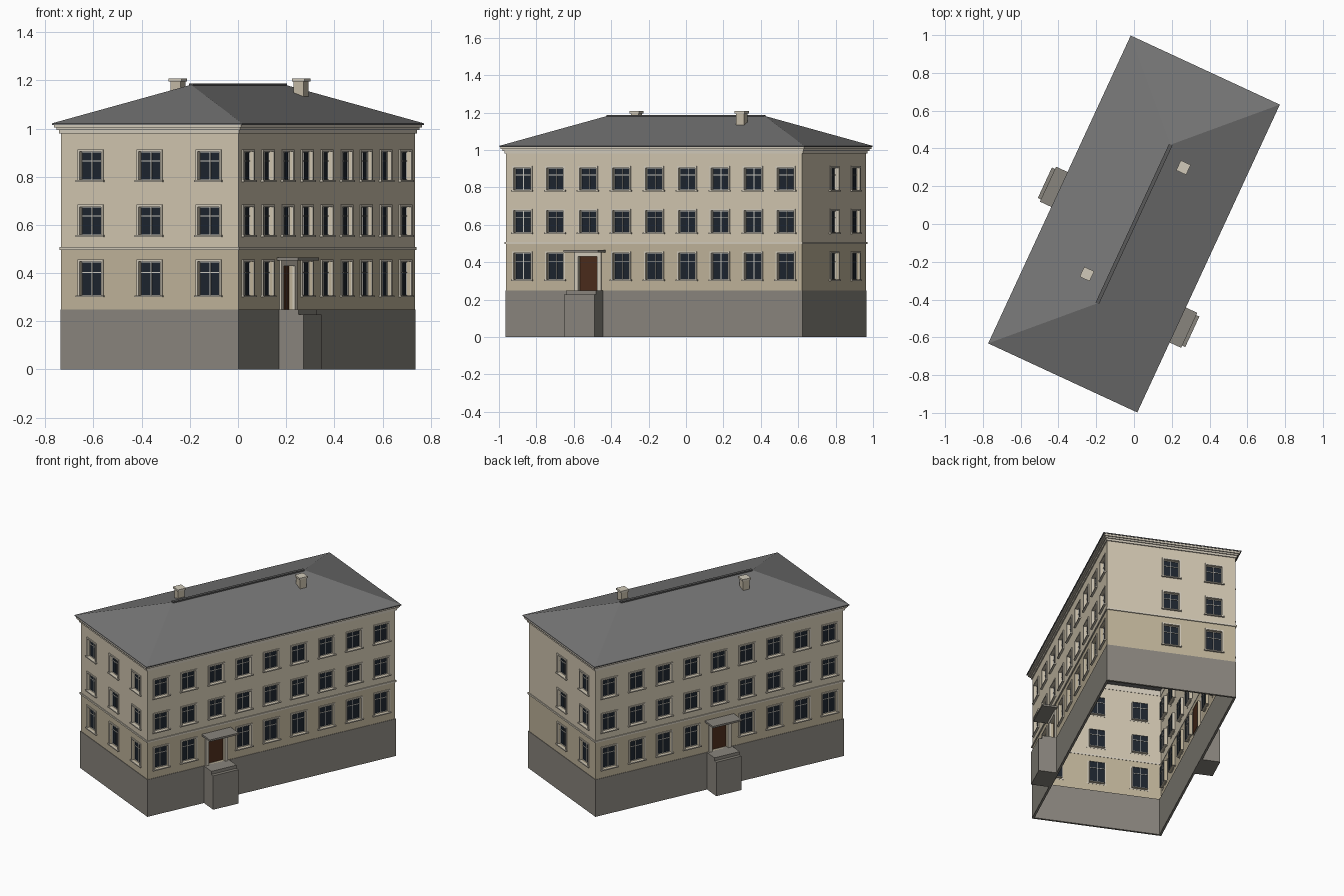
import bpy, bmesh
from math import radians, pi
from mathutils import Matrix, Vector

if "Cube" in bpy.data.objects:
    bpy.data.objects.remove(bpy.data.objects["Cube"])

TURN = Matrix.Rotation(radians(-24.85), 4, 'Z')   # the whole house is turned on plan
HX, HY = 0.405, 0.872                              # wall half sizes
parts = {}


def part(name):
    return parts.setdefault(name, bmesh.new())


def side_matrix(angle):
    return TURN @ Matrix.Rotation(angle, 4, 'Z')


def box(name, m, x0, x1, y0, y1, z0, z1):
    t = Matrix.Translation(((x0 + x1) / 2, (y0 + y1) / 2, (z0 + z1) / 2))
    s = Matrix.Diagonal((x1 - x0, y1 - y0, z1 - z0, 1))
    bmesh.ops.create_cube(part(name), size=1, matrix=m @ t @ s)


def face(name, m, pts):
    bm = part(name)
    bm.faces.new([bm.verts.new(m @ Vector(p)) for p in pts])


def panel(name, m, d, s0, s1, z0, z1):
    if s1 - s0 > 1e-5 and z1 - z0 > 1e-5:
        face(name, m, [(d, s0, z0), (d, s1, z0), (d, s1, z1), (d, s0, z1)])


def ring(name, out, thick, z0, z1):
    # hollow rectangular band standing `out` proud of the walls
    bm = part(name)
    loops = []
    for o, z in ((out, z0), (out, z1), (out - thick, z1), (out - thick, z0)):
        x, y = HX + o, HY + o
        loops.append([bm.verts.new(TURN @ Vector(p)) for p in
                      ((x, -y, z), (x, y, z), (-x, y, z), (-x, -y, z))])
    for a in range(4):
        l0, l1 = loops[a], loops[(a + 1) % 4]
        for i in range(4):
            j = (i + 1) % 4
            bm.faces.new((l0[i], l0[j], l1[j], l1[i]))


def surround(name, m, d0, d1, s0, s1, z0, z1, w, bottom=True):
    # picture-frame trim outside the given rectangle
    box(name, m, d0, d1, s0 - w, s0, z0, z1)
    box(name, m, d0, d1, s1, s1 + w, z0, z1)
    box(name, m, d0, d1, s0 - w, s1 + w, z1, z1 + w)
    if bottom:
        box(name, m, d0, d1, s0 - w, s1 + w, z0 - w, z0)


def window(m, h, s0, s1, z0, z1):
    panel("window_glass", m, h - 0.017, s0, s1, z0, z1)
    surround("window_surrounds", m, h - 0.001, h + 0.006, s0, s1, z0, z1, 0.009, False)
    box("window_sills", m, h - 0.001, h + 0.012, s0 - 0.014, s1 + 0.014, z0 - 0.007, z0)
    c, zt, b = (s0 + s1) / 2, z0 + (z1 - z0) * 0.68, 0.0018
    a0, a1 = h - 0.02, h - 0.013
    box("window_bars", m, a0, a1, c - b, c + b, z0, z1)
    box("window_bars", m, a0, a1, s0, s1, zt - b, zt + b)
    surround("window_bars", m, a0, a1, s0 + .003, s1 - .003, z0 + .003, z1 - .003, .003)


def entrance(m, h, c, s0, s1, z0, z1):
    panel("doors", m, h - 0.017, s0, s1, z0, z1)
    surround("door_surrounds", m, h - 0.001, h + 0.01, s0, s1, z0, z1, 0.022, False)
    box("door_canopies", m, h, 0.502, c - 0.102, c + 0.102, 0.452, 0.464)
    box("porch_landings", m, h, 0.498, c - 0.089, c + 0.089, 0, 0.249)
    box("porch_steps", m, 0.498, 0.52, c - 0.089, c + 0.089, 0, 0.228)


# Walls with recessed openings, storey by storey
STOREYS = [(0.249, 0.502, 0.307, 0.448), (0.502, 0.73, 0.558, 0.675), (0.73, 1.0, 0.786, 0.904)]
LONG = [k * 0.194 for k in range(-4, 5)]
SHORT = [-0.27, 0, 0.27]
SIDES = [(0, HX, HY, LONG, -2), (pi, HX, HY, LONG, 0),
         (-pi / 2, HY, HX, SHORT, None), (pi / 2, HY, HX, SHORT[1:], None)]

for angle, h, half, columns, door in SIDES:
    m = side_matrix(angle)
    for level, (lo, hi, w0, w1) in enumerate(STOREYS):
        wall = "lower_walls" if level == 0 else "upper_walls"
        edge = -half
        for c in columns:
            is_door = level == 0 and door is not None and abs(c - door * 0.194) < 0.01
            r, z0, z1 = (0.056, lo, 0.43) if is_door else (0.049, w0, w1)
            s0, s1 = c - r, c + r
            panel(wall, m, h, edge, s0, lo, hi)
            panel(wall, m, h, s0, s1, lo, z0)
            panel(wall, m, h, s0, s1, z1, hi)
            # reveals
            corners = [(s0, z0), (s0, z1), (s1, z1), (s1, z0)]
            for i in range(4):
                (a, b), (e, f) = corners[i], corners[(i + 1) % 4]
                face(wall, m, [(h, a, b), (h, e, f), (h - 0.02, e, f), (h - 0.02, a, b)])
            (entrance(m, h, c, s0, s1, z0, z1) if is_door else window(m, h, s0, s1, z0, z1))
            edge = s1
        panel(wall, m, h, edge, half, lo, hi)

# Plinth, string course and stepped cornice
ring("plinth", 0.003, 0.014, 0, 0.249)
ring("string_course", 0.006, 0.008, 0.497, 0.508)
ring("cornice", 0.007, 0.009, 0.98, 0.994)
ring("cornice", 0.014, 0.016, 0.994, 1.004)
ring("cornice", 0.022, 0.024, 1.004, 1.017)

# Hipped roof and ridge cap
RX, RY, RIDGE = 0.435, 0.898, 0.463
bm = part("roof")
pts = [(x, y, z) for z in (1.016, 1.022) for x, y in ((RX, -RY), (RX, RY), (-RX, RY), (-RX, -RY))]
v = [bm.verts.new(TURN @ Vector(p)) for p in pts + [(0, -RIDGE, 1.182), (0, RIDGE, 1.182)]]
for f in [(3, 2, 1, 0), (0, 1, 5, 4), (1, 2, 6, 5), (2, 3, 7, 6), (3, 0, 4, 7),
          (4, 5, 9, 8), (6, 7, 8, 9), (5, 6, 9), (7, 4, 8)]:
    bm.faces.new([v[i] for i in f])
box("ridge_cap", TURN, -0.01, 0.01, -RIDGE, RIDGE, 1.174, 1.187)

# Chimneys
for x, y in ((-0.115, -0.345), (0.112, 0.381)):
    box("chimneys", TURN, x - .023, x + .023, y - .023, y + .023, 1.11, 1.196)
    box("chimney_caps", TURN, x - .029, x + .029, y - .029, y + .029, 1.196, 1.208)

# Colours and objects
STONE, TRIM, ROOF = (0.25, 0.235, 0.205), (0.64, 0.59, 0.49), (0.18, 0.18, 0.18)
COLOURS = {
    "lower_walls": (0.52, 0.45, 0.32), "upper_walls": (0.63, 0.56, 0.43),
    "window_glass": (0.012, 0.018, 0.027), "window_bars": (0.6, 0.58, 0.53),
    "doors": (0.07, 0.025, 0.011), "door_canopies": STONE, "plinth": STONE,
    "porch_landings": STONE, "porch_steps": STONE, "roof": ROOF,
    "ridge_cap": (0.1, 0.1, 0.1), "chimneys": (0.55, 0.49, 0.38),
}
OPEN = {"lower_walls", "upper_walls", "window_glass", "doors"}
for name, bm in parts.items():
    if name not in OPEN:
        bmesh.ops.recalc_face_normals(bm, faces=bm.faces)
    else:
        bmesh.ops.remove_doubles(bm, verts=bm.verts, dist=1e-5)
    mesh = bpy.data.meshes.new(name)
    bm.to_mesh(mesh)
    bm.free()
    mat = bpy.data.materials.new(name + "_colour")
    mat.diffuse_color = (*COLOURS.get(name, TRIM), 1)
    mat.use_nodes = True
    mat.node_tree.nodes["Principled BSDF"].inputs["Base Color"].default_value = mat.diffuse_color
    mesh.materials.append(mat)
    bpy.context.collection.objects.link(bpy.data.objects.new(name, mesh))
